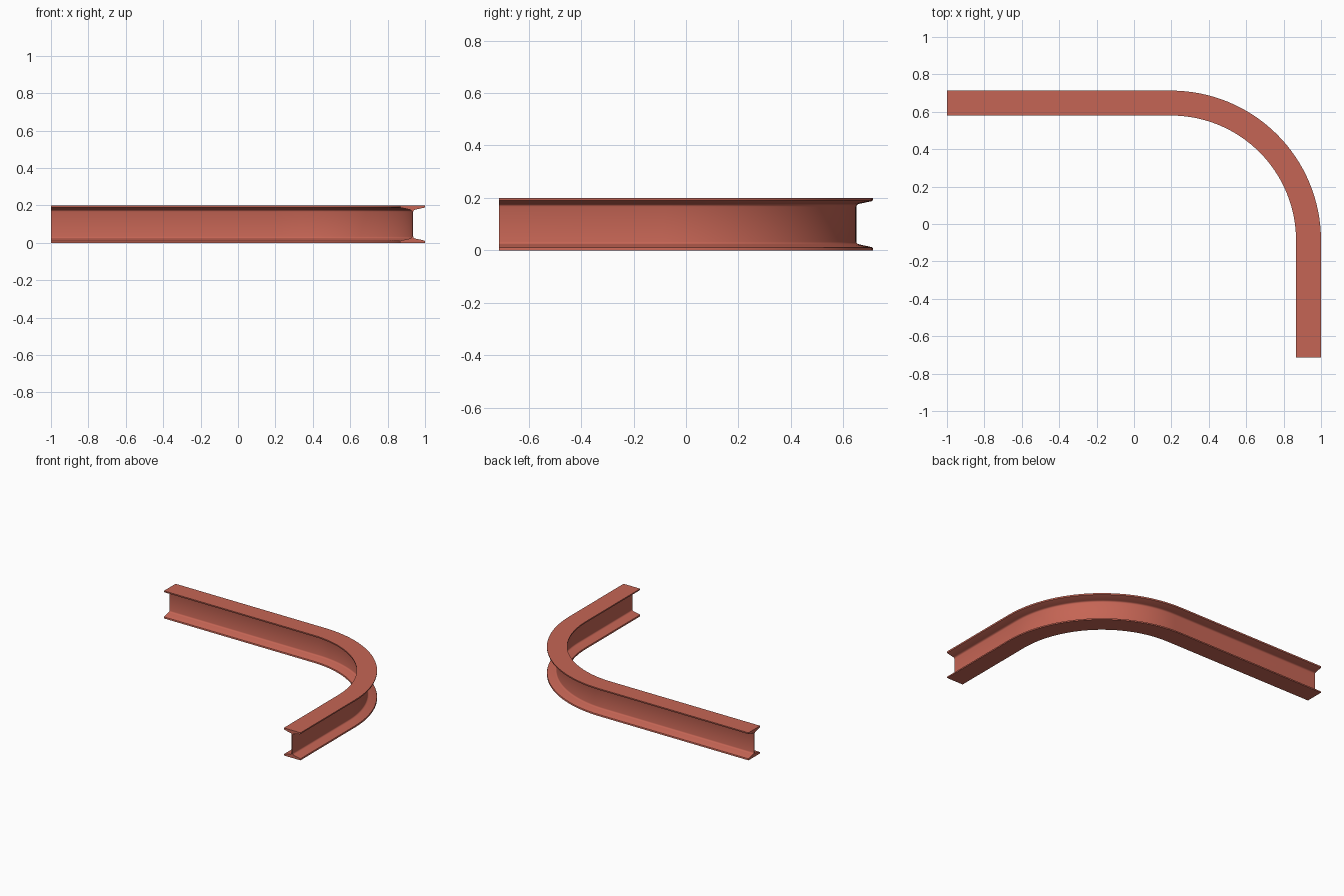
import bpy, bmesh, math
from mathutils import Vector

if "Cube" in bpy.data.objects:
    bpy.data.objects.remove(bpy.data.objects["Cube"])

H, HW, WEB = 0.2, 0.0667, 0.0035      # height, half flange width, half web thickness
CX, CY = 0.9333, 0.6465               # centre lines of the two straight runs
R = 0.735                             # bend radius at the web

# One quarter of the I section, lower right: (across, up), tapered flange with fillets
quarter = [(HW, 0.0), (HW, 0.007), (HW - 0.0015, 0.0105), (HW - 0.005, 0.0125),
           (0.015, 0.0225), (0.009, 0.0245), (0.005, 0.028), (WEB, 0.033)]
right = quarter + [(x, H - z) for x, z in reversed(quarter)]
section = right + [(-x, z) for x, z in reversed(right)]

# Path: long run, quarter bend, short run; each entry is (point, outward normal)
bx, by = CX - R, CY - R
path = [(Vector((-1, CY)), Vector((0, 1)))]
N = 32
for i in range(N + 1):
    a = math.pi / 2 * (1 - i / N)
    n = Vector((math.cos(a), math.sin(a)))
    path.append((Vector((bx, by)) + n * R, n))
path.append((Vector((CX, -CY - HW)), Vector((1, 0))))

# Sweep the section along the path
bm = bmesh.new()
rings = []
for p, n in path:
    rings.append([bm.verts.new((p.x + n.x * u, p.y + n.y * u, z)) for u, z in section])
k = len(section)
for a, b in zip(rings, rings[1:]):
    for i in range(k):
        j = (i + 1) % k
        bm.faces.new((a[i], a[j], b[j], b[i]))
bm.faces.new(rings[0])
bm.faces.new(rings[-1][::-1])
bmesh.ops.recalc_face_normals(bm, faces=bm.faces)
mesh = bpy.data.meshes.new("curved_i_beam")
bm.to_mesh(mesh)
bm.free()

beam = bpy.data.objects.new("curved_i_beam", mesh)
bpy.context.collection.objects.link(beam)
bpy.context.view_layer.objects.active = beam
beam.select_set(True)
bpy.ops.object.shade_smooth_by_angle(angle=math.radians(35))

# Red oxide paint
mat = bpy.data.materials.new("red_paint")
mat.diffuse_color = (0.56, 0.13, 0.09, 1)
mat.use_nodes = True
mat.node_tree.nodes["Principled BSDF"].inputs["Base Color"].default_value = mat.diffuse_color
mesh.materials.append(mat)
